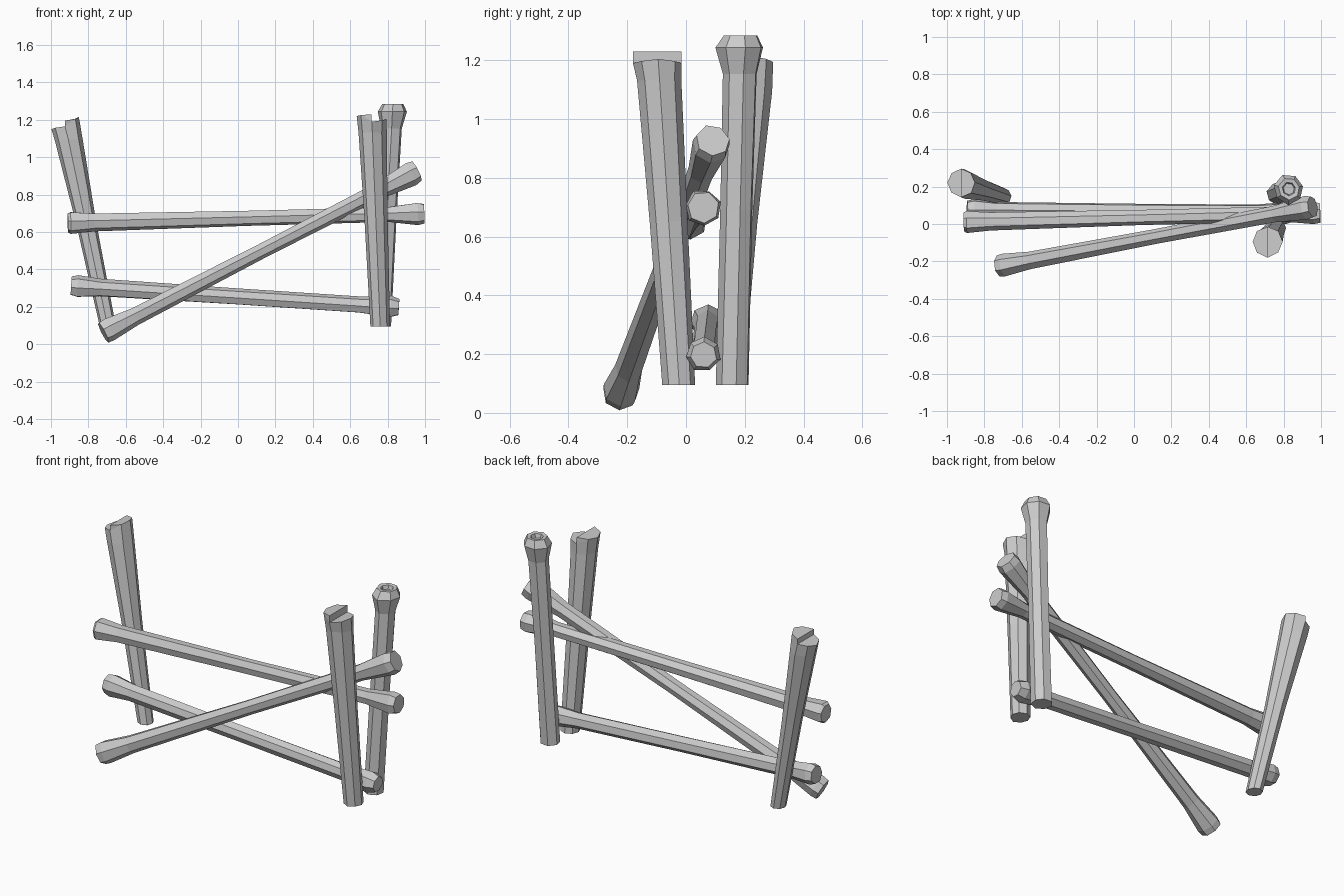
import bpy, bmesh, math, random
from mathutils import Vector

if "Cube" in bpy.data.objects:
    bpy.data.objects.remove(bpy.data.objects["Cube"])

random.seed(4)


def finish(name, bm):
    bmesh.ops.recalc_face_normals(bm, faces=bm.faces)
    me = bpy.data.meshes.new(name)
    bm.to_mesh(me)
    bm.free()
    ob = bpy.data.objects.new(name, me)
    bpy.context.collection.objects.link(ob)


def loft(bm, p0, p1, profile, n, level, phase=0.0):
    """Faceted log: profile is (fraction, radius); level keeps rings horizontal."""
    a, b = Vector(p0), Vector(p1)
    if level:
        u, v = Vector((1, 0, 0)), Vector((0, 1, 0))
    else:
        d = (b - a).normalized()
        u = Vector((0, 0, 1)).cross(d).normalized()
        v = d.cross(u)
    wobble = [random.uniform(0.95, 1.06) for _ in range(n)]
    rings = []
    for t, r in profile:
        c = a.lerp(b, t)
        ring = []
        for i in range(n):
            ang = phase + 2 * math.pi * i / n
            k = r * wobble[i] * random.uniform(0.97, 1.03)
            ring.append(bm.verts.new(c + (u * math.cos(ang) + v * math.sin(ang)) * k))
        rings.append(ring)
    for lo, hi in zip(rings, rings[1:]):
        for i in range(n):
            j = (i + 1) % n
            bm.faces.new((lo[i], lo[j], hi[j], hi[i]))
    bm.faces.new(rings[0][::-1])
    return rings


def rail(name, p0, p1, profile, phase):
    bm = bmesh.new()
    rings = loft(bm, p0, p1, profile, 7, False, phase)
    bm.faces.new(rings[-1])
    finish(name, bm)


def split_post(name, p0, p1, profile, left, right):
    """Post with a snapped top: left/right = (outer, split) height offsets."""
    bm = bmesh.new()
    top = loft(bm, p0, p1, profile, 8, True)[-1]
    s1, s2 = top[2], top[6]
    halves = {1: [top[7], top[0], top[1]], -1: [top[3], top[4], top[5]]}
    for sign, off in ((1, right), (-1, left)):
        for i, vert in enumerate(halves[sign]):
            vert.co.z += off[0] if i == 1 else (off[0] + off[1]) / 2
    low, high = min(left[1], right[1]), max(left[1], right[1])
    h1 = bm.verts.new(s1.co + Vector((0, 0, high)))
    h2 = bm.verts.new(s2.co + Vector((0, 0, high)))
    s1.co.z += low
    s2.co.z += low
    up = 1 if right[1] > left[1] else -1
    # high half, low half, torn wall between them
    hi_half, lo_half = halves[up], halves[-up]
    ends = (h2, h1) if up == 1 else (h1, h2)
    bm.faces.new([ends[0]] + hi_half + [ends[1]])
    ends = (s1, s2) if up == 1 else (s2, s1)
    bm.faces.new([ends[0]] + lo_half + [ends[1]])
    bm.faces.new((s1, s2, h2, h1))
    bm.faces.new((s1, h1, hi_half[2] if up == 1 else hi_half[0]))
    bm.faces.new((s2, h2, hi_half[0] if up == 1 else hi_half[2]))
    finish(name, bm)


# Snapped posts: leaning left one and front right one
split_post("left_post", (-0.70, 0.15, 0.11), (-0.925, 0.222, 1.18),
           [(0, 0.045), (0.5, 0.056), (0.92, 0.077), (1, 0.074)],
           (-0.03, -0.015), (0.035, 0.015))
split_post("front_right_post", (0.76, -0.023, 0.095), (0.715, -0.095, 1.21),
           [(0, 0.054), (0.5, 0.063), (0.93, 0.075), (1, 0.081)],
           (0.01, 0.02), (-0.005, -0.02))

# Back right post with flared, hollowed head
bm = bmesh.new()
head = loft(bm, (0.765, 0.16, 0.095), (0.83, 0.188, 1.285),
            [(0, 0.056), (0.5, 0.055), (0.89, 0.058), (0.965, 0.08),
             (1, 0.057), (0.998, 0.036), (0.98, 0.03)], 7, True, 0.2)
bm.faces.new(head[-1])
finish("back_right_post", bm)

# Three rails with flared ends
rail("upper_rail", (-0.91, 0.01, 0.65), (0.995, 0.058, 0.70),
     [(0, 0.05), (0.008, 0.059), (0.075, 0.048), (0.5, 0.041), (0.9, 0.041),
      (0.982, 0.06), (1, 0.052)], 0.3)
rail("lower_rail", (-0.892, 0.072, 0.312), (0.86, 0.058, 0.197),
     [(0, 0.052), (0.02, 0.061), (0.09, 0.047), (0.5, 0.044), (0.88, 0.045),
      (0.975, 0.06), (1, 0.045)], 0.6)
rail("fallen_rail", (-0.72, -0.225, 0.062), (0.955, 0.092, 0.927),
     [(0, 0.058), (0.018, 0.063), (0.1, 0.048), (0.5, 0.04), (0.88, 0.045),
      (0.98, 0.064), (1, 0.057)], 0.1)
